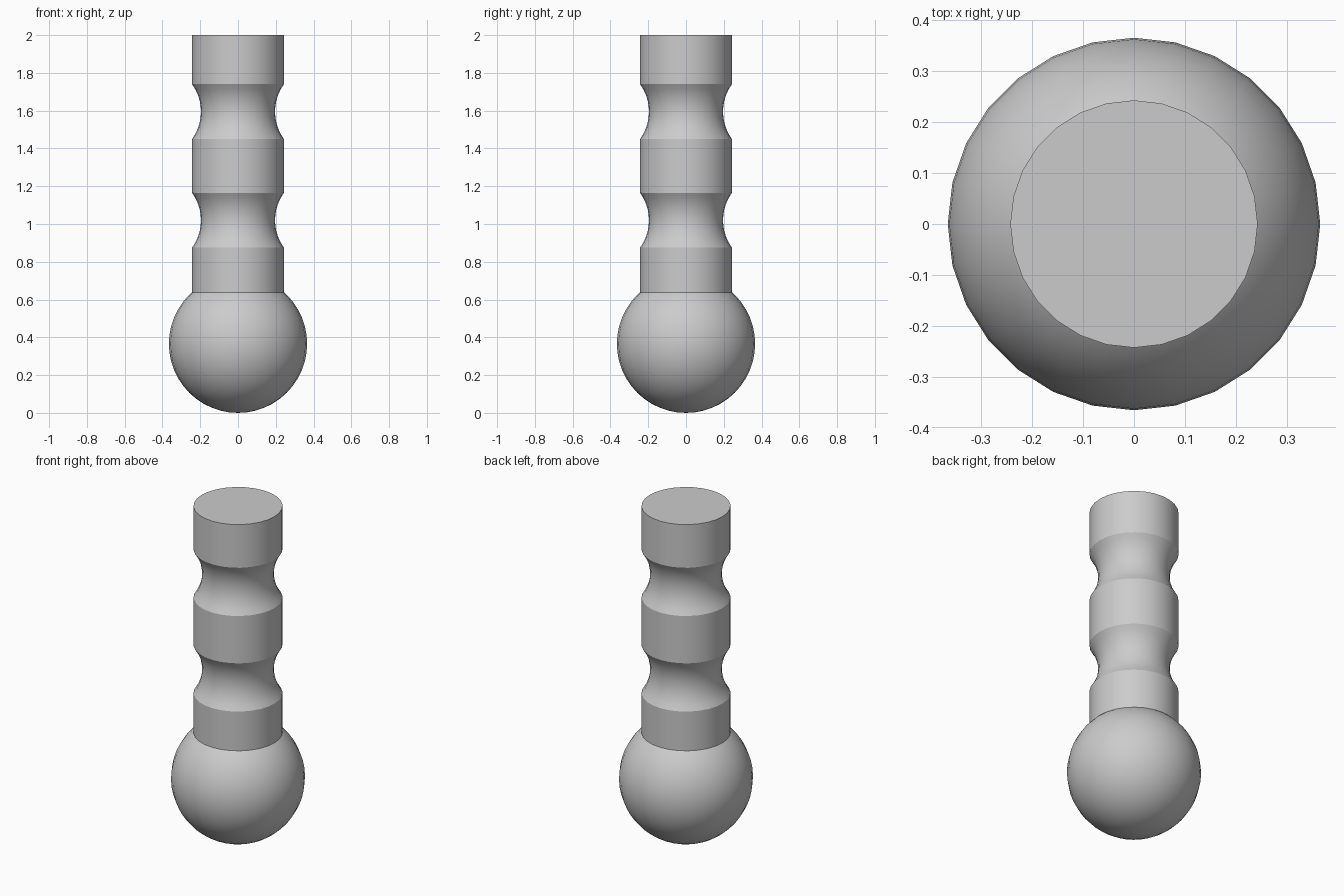
import bpy, bmesh, math

if "Cube" in bpy.data.objects:
    bpy.data.objects.remove(bpy.data.objects["Cube"])

SIDES = 28
BALL_R = 0.366
STEM_R = 0.243


def lathe(name, profile):
    """Revolve a (radius, z) profile around z; the ends are capped by points on the axis."""
    bm = bmesh.new()
    verts = [bm.verts.new((0, r, z)) for r, z in profile]
    edges = [bm.edges.new(pair) for pair in zip(verts, verts[1:])]
    bmesh.ops.spin(bm, geom=verts + edges, cent=(0, 0, 0), axis=(0, 0, 1),
                   angle=math.tau, steps=SIDES, use_merge=True)
    bmesh.ops.remove_doubles(bm, verts=bm.verts, dist=1e-5)
    bmesh.ops.recalc_face_normals(bm, faces=bm.faces)
    mesh = bpy.data.meshes.new(name)
    bm.to_mesh(mesh)
    bm.free()
    obj = bpy.data.objects.new(name, mesh)
    bpy.context.collection.objects.link(obj)
    bpy.context.view_layer.objects.active = obj
    obj.select_set(True)
    bpy.ops.object.shade_smooth_by_angle(angle=math.radians(25))
    obj.select_set(False)
    return obj


def groove(mid_z, half=0.145, depth=0.047, steps=10):
    """Concave arc cut into the stem, from bottom to top."""
    arc_r = (half ** 2 + depth ** 2) / (2 * depth)
    points = []
    for i in range(steps + 1):
        dz = half * (2 * i / steps - 1)
        sag = arc_r - math.sqrt(arc_r ** 2 - dz ** 2)
        points.append((STEM_R - depth + sag, mid_z + dz))
    return points


# Round ball at the base
RINGS = 24
lathe("ball", [(BALL_R * math.sin(math.pi * i / RINGS),
                BALL_R * (1 - math.cos(math.pi * i / RINGS)))
               for i in range(RINGS + 1)])

# Cylindrical stem with two concave grooves and a flat top
lathe("stem", [(0, 0.62), (STEM_R, 0.62)] + groove(1.02) + groove(1.595)
      + [(STEM_R, 2.0), (0, 2.0)])
